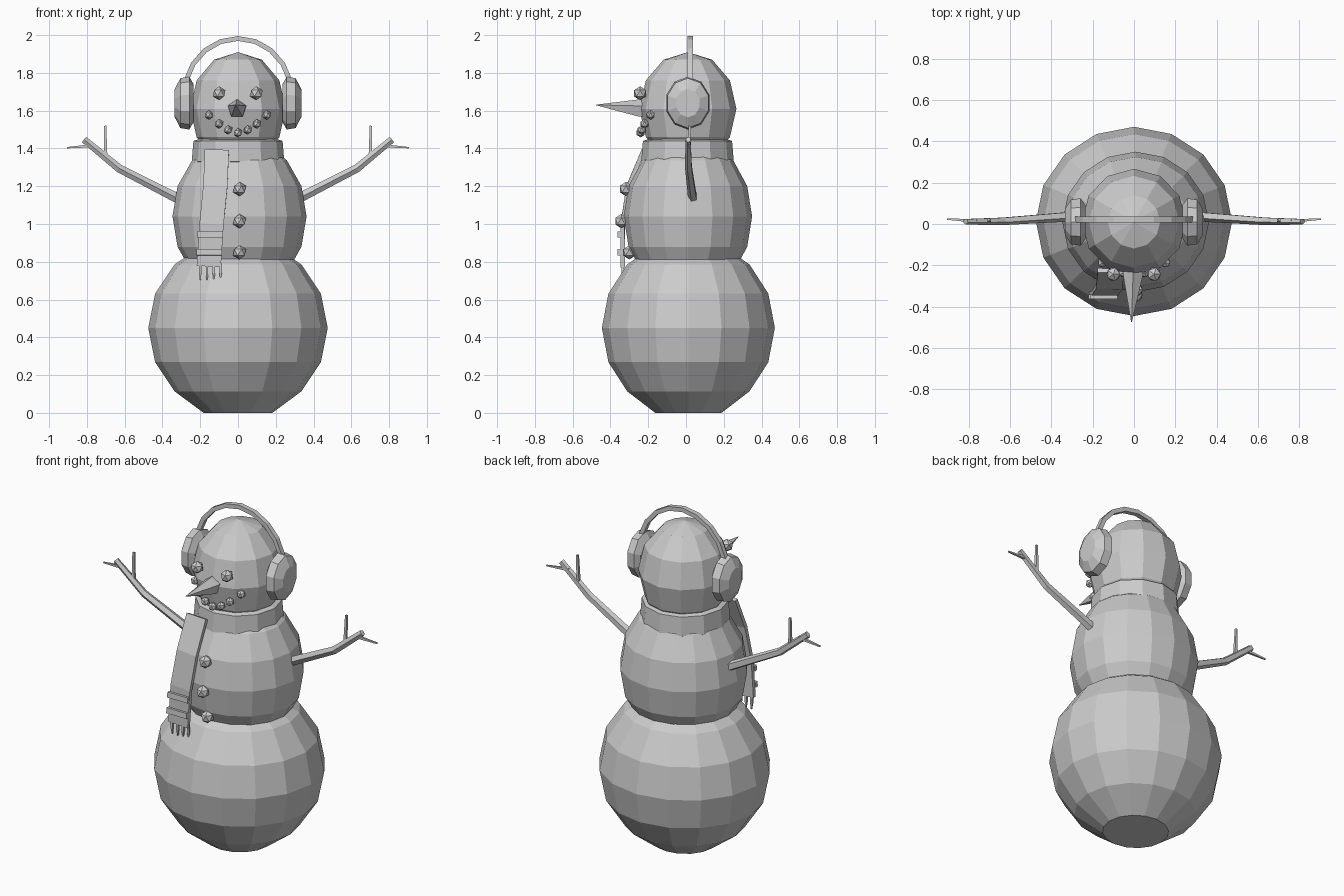
import bpy, bmesh, math
from mathutils import Vector, Matrix

if "Cube" in bpy.data.objects:
    bpy.data.objects.remove(bpy.data.objects["Cube"])

mat = bpy.data.materials.new("plain grey")
mat.diffuse_color = (0.6, 0.6, 0.6, 1)
mat.use_nodes = True
mat.node_tree.nodes["Principled BSDF"].inputs["Base Color"].default_value = mat.diffuse_color


def finish(name, bm):
    bmesh.ops.recalc_face_normals(bm, faces=bm.faces)
    me = bpy.data.meshes.new(name)
    bm.to_mesh(me)
    bm.free()
    me.materials.append(mat)
    ob = bpy.data.objects.new(name, me)
    bpy.context.collection.objects.link(ob)
    return ob


def ball(name, centre, size, segs, rings, floor=None):
    bm = bmesh.new()
    bmesh.ops.create_uvsphere(bm, u_segments=segs, v_segments=rings, radius=1)
    for v in bm.verts:
        v.co = Vector(a * b for a, b in zip(v.co, size)) + Vector(centre)
        if floor is not None and v.co.z < floor:
            v.co.z = 0
    return finish(name, bm)


def lump(name, centre, r):
    bm = bmesh.new()
    bmesh.ops.create_icosphere(bm, subdivisions=1, radius=r,
                               matrix=Matrix.Translation(centre))
    return finish(name, bm)


def skin(bm, rings, caps=True):
    rows = [[bm.verts.new(p) for p in ring] for ring in rings]
    n = len(rows[0])
    for a, b in zip(rows, rows[1:]):
        for i in range(n):
            bm.faces.new((a[i], a[(i + 1) % n], b[(i + 1) % n], b[i]))
    if caps:
        bm.faces.new(rows[0])
        bm.faces.new(rows[-1])


def tube(name, pts, radii, ref=(0, 1, 0), sides=4):
    """Sweep a polygon; each radius is (along ref, across ref)."""
    pts = [Vector(p) for p in pts]
    rings = []
    for i, p in enumerate(pts):
        t = (pts[min(i + 1, len(pts) - 1)] - pts[max(i - 1, 0)]).normalized()
        u = Vector(ref)
        u = (u - t * u.dot(t)).normalized()
        w = t.cross(u)
        a, b = radii[i]
        rings.append([p + u * a * math.cos(k) + w * b * math.sin(k)
                      for k in (2 * math.pi * (j + 0.5) / sides for j in range(sides))])
    bm = bmesh.new()
    skin(bm, rings)
    return finish(name, bm)


def strip(name, pts, half_w, half_t):
    s = math.sqrt(2)
    return tube(name, pts, [(half_w * s, half_t * s)] * len(pts), ref=(1, 0, 0))


# snow body
ball("lower_body", (0, 0.0125, 0.45), (0.475, 0.458, 0.475), 16, 8, floor=0.03)
ball("middle_body", (0.008, 0.01, 1.04), (0.355, 0.34, 0.42), 16, 8)
ball("head", (0, 0.01, 1.61), (0.253, 0.257, 0.3), 12, 6)

# face
for x in (-0.1, 0.097):
    lump("eye", (x, -0.243, 1.692), 0.037)
for x, z in ((0, 1.483), (0.052, 1.498), (0.1, 1.53), (0.153, 1.577)):
    for s in ((1, -1) if x else (1,)):
        lump("mouth_stone", (s * x, 0.01 - math.sqrt(0.25 ** 2 - x * x), z), 0.025)
tube("nose", [(-0.005, -0.2, 1.61), (-0.005, -0.25, 1.61), (-0.012, -0.475, 1.63)],
     [(0.054, 0.054), (0.05, 0.05), (0.002, 0.002)], ref=(0, 0, -1), sides=5)

# buttons
for y, z in ((-0.318, 1.185), (-0.342, 1.015), (-0.3, 0.85)):
    lump("button", (0.008, y, z), 0.038)

# scarf: neck wrap, hanging tail, stripes and fringe
bm = bmesh.new()
skin(bm, [[(r * math.cos(k), 0.008 + r * math.sin(k), z)
           for k in (math.pi * j / 6 for j in range(12))]
          for r, z in ((0.16, 1.28), (0.245, 1.33), (0.236, 1.44), (0.16, 1.465))])
finish("scarf_wrap", bm)
strip("scarf_tail", [(-0.112, -0.225, 1.39), (-0.12, -0.305, 1.2),
                     (-0.14, -0.335, 1.0), (-0.155, -0.335, 0.775)], 0.064, 0.011)
for x, z in ((-0.147, 0.945), (-0.153, 0.85)):
    strip("scarf_stripe", [(x, -0.352, z + 0.016), (x, -0.354, z - 0.016)], 0.067, 0.01)
for i in range(4):
    x = -0.2 + 0.036 * i
    tube("scarf_fringe", [(x, -0.335, 0.79), (x, -0.335, 0.74), (x, -0.333, 0.705)],
         [(0.009, 0.009), (0.009, 0.009), (0.004, 0.004)], ref=(1, 0, 0))

# ear muffs
for s, side in ((-1, "left"), (1, "right")):
    bm = bmesh.new()
    skin(bm, [[(s * x, 0.01 + 0.86 * r * math.cos(k), 1.64 + r * math.sin(k))
               for k in (math.pi * (j + 0.5) / 5 for j in range(10))]
              for x, r in ((0.235, 0.1), (0.258, 0.14), (0.305, 0.132), (0.335, 0.075))])
    finish("ear_muff_" + side, bm)
arc = [math.radians(15 + 150 * i / 8) for i in range(9)]
tube("head_band", [(0.285 * math.cos(a), 0.022, 1.68 + 0.302 * math.sin(a)) for a in arc],
     [(0.02, 0.018)] * 9)

# stick arms with twigs
for s, side in ((-1, "left"), (1, "right")):
    tube("arm_" + side, [(s * 0.27, 0.04, 1.11), (s * 0.63, 0.015, 1.295),
                         (s * 0.815, 0.012, 1.447)],
         [(0.026, 0.028), (0.02, 0.023), (0.015, 0.019)], sides=5)
    tube("twig_up_" + side, [(s * 0.7, 0.015, 1.36), (s * 0.703, 0.02, 1.52)],
         [(0.012, 0.012), (0.008, 0.008)])
    tube("twig_out_" + side, [(s * 0.76, 0.014, 1.415), (s * 0.905, 0.024, 1.404)],
         [(0.012, 0.012), (0.005, 0.005)])
